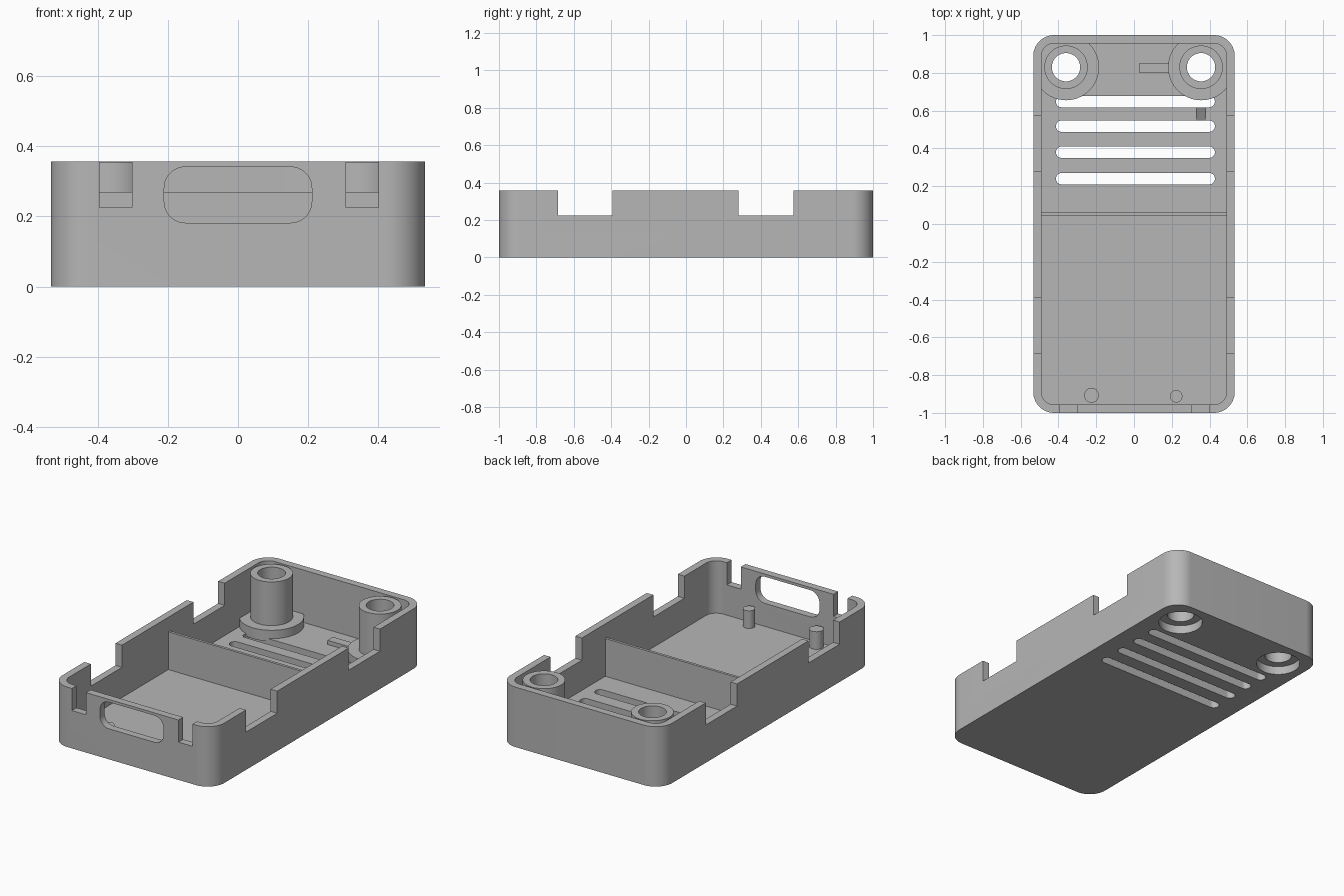
import bpy, bmesh, math
from mathutils import Matrix

if "Cube" in bpy.data.objects:
    bpy.data.objects.remove(bpy.data.objects["Cube"], do_unlink=True)

grey = bpy.data.materials.new("light grey plastic")
grey.use_nodes = True
colour = (0.47, 0.47, 0.47, 1)
grey.diffuse_color = colour
grey.node_tree.nodes["Principled BSDF"].inputs["Base Color"].default_value = colour

HX, HY, HEIGHT = 0.533, 1.0, 0.357
IX, IY = 0.49, 0.956
FLOOR = 0.045
NOTCH = 0.225


def finish(name, bm):
    bmesh.ops.recalc_face_normals(bm, faces=bm.faces)
    me = bpy.data.meshes.new(name)
    bm.to_mesh(me)
    bm.free()
    me.materials.append(grey)
    ob = bpy.data.objects.new(name, me)
    bpy.context.collection.objects.link(ob)
    return ob


def rounded_prism(name, x0, x1, y0, y1, z0, z1, r, seg=12, matrix=None):
    """Rounded rectangle in the xy plane, extruded from z0 to z1."""
    bm = bmesh.new()
    corners = [(x1 - r, y1 - r), (x0 + r, y1 - r), (x0 + r, y0 + r), (x1 - r, y0 + r)]
    ring = []
    for k, (cx, cy) in enumerate(corners):
        for i in range(seg + 1):
            a = math.pi / 2 * (k + i / seg)
            ring.append(bm.verts.new((cx + r * math.cos(a), cy + r * math.sin(a), z0)))
    face = bm.faces.new(ring)
    ext = bmesh.ops.extrude_face_region(bm, geom=[face])
    top = [v for v in ext["geom"] if isinstance(v, bmesh.types.BMVert)]
    bmesh.ops.translate(bm, verts=top, vec=(0, 0, z1 - z0))
    bmesh.ops.remove_doubles(bm, verts=bm.verts, dist=1e-5)
    if matrix:
        bm.transform(matrix)
    return finish(name, bm)


def box(name, x0, x1, y0, y1, z0, z1):
    bm = bmesh.new()
    bmesh.ops.create_cube(bm, size=1)
    bm.transform(Matrix.Translation(((x0 + x1) / 2, (y0 + y1) / 2, (z0 + z1) / 2))
                 @ Matrix.Diagonal((x1 - x0, y1 - y0, z1 - z0, 1)))
    return finish(name, bm)


def cylinder(name, x, y, r, z0, z1, seg=48):
    bm = bmesh.new()
    bmesh.ops.create_cone(bm, cap_ends=True, segments=seg, radius1=r, radius2=r,
                          depth=z1 - z0, matrix=Matrix.Translation((x, y, (z0 + z1) / 2)))
    return finish(name, bm)


def carve(ob, cutters, operation="DIFFERENCE"):
    """Apply the booleans to the mesh and drop the cutters."""
    for c in cutters:
        c.hide_render = True
        mod = ob.modifiers.new("cut", "BOOLEAN")
        mod.operation, mod.object, mod.solver = operation, c, "EXACT"
    bpy.context.view_layer.update()
    deps = bpy.context.evaluated_depsgraph_get()
    me = bpy.data.meshes.new_from_object(ob.evaluated_get(deps))
    ob.modifiers.clear()
    ob.data = me
    for c in cutters:
        bpy.data.objects.remove(c, do_unlink=True)


posts = [("right", -0.36, 0.83), ("left", 0.355, 0.83)]

# Tray with floor and walls
tray = rounded_prism("case_tray", -HX, HX, -HY, HY, 0, HEIGHT, 0.11, 16)
cuts = [rounded_prism("cavity", -IX, IX, -IY, IY, FLOOR, 0.6, 0.066)]

# Notches in the side walls and the front wall
for s in (-1, 1):
    xs = sorted((s * 0.45, s * 0.6))
    cuts.append(box("side_notch", *xs, -0.685, -0.392, NOTCH, 0.6))
    cuts.append(box("side_notch", *xs, 0.28, 0.575, NOTCH, 0.6))
for x0, x1 in ((-0.395, -0.302), (0.308, 0.4)):
    cuts.append(box("front_notch", x0, x1, -1.1, -0.93, NOTCH, 0.6))

# Port opening in the front wall
upright = Matrix.Rotation(math.pi / 2, 4, "X")
cuts.append(rounded_prism("port", -0.21, 0.21, 0.182, 0.341, 0.93, 1.1, 0.06, 12, upright))

# Vent slots in the floor
for y in (0.648, 0.518, 0.38, 0.24):
    cuts.append(rounded_prism("vent", -0.413, 0.428, y - 0.03, y + 0.03, -0.1, 0.07, 0.029))

# Screw recesses under the floor
for side, x, y in posts:
    cuts.append(cylinder("recess", x, y, 0.122, -0.1, 0.08))
carve(tray, cuts)
parts = [tray]

# Screw posts, each on a wide foot that stops at the walls
for side, x, y in posts:
    foot = cylinder(side + "_post_foot", x, y, 0.175, 0.03, 0.095, 64)
    carve(foot, [rounded_prism("limit", -IX - 0.01, IX + 0.01, -IY - 0.01, IY + 0.01,
                               -0.1, 0.5, 0.07)], "INTERSECT")
    carve(foot, [cylinder("recess", x, y, 0.122, -0.1, 0.05),
                 cylinder("bore", x, y, 0.075, -0.2, 0.6)])
    post = cylinder(side + "_screw_post", x, y, 0.115, 0.06, HEIGHT - 0.002)
    carve(post, [cylinder("bore", x, y, 0.075, -0.2, 0.6)])
    parts += [foot, post]

# Dividing wall across the tray
parts.append(box("divider", -IX - 0.01, IX + 0.01, 0.044, 0.06, 0.03, 0.27))

# Locating pins behind the port
parts.append(cylinder("right_pin", -0.225, -0.907, 0.039, 0.03, 0.15, 32))
parts.append(cylinder("left_pin", 0.223, -0.912, 0.033, 0.03, 0.15, 32))

# Small rib beside the left foot and a sloped stop between the vents
parts.append(box("foot_rib", 0.03, 0.2, 0.8, 0.852, 0.03, 0.07))
stop = box("sloped_stop", 0.328, 0.382, 0.548, 0.618, 0.03, 0.085)
for v in stop.data.vertices:
    if v.co.z > 0.06 and v.co.y < 0.56:
        v.co.z = 0.047
parts.append(stop)

# Smooth the round walls, keep the edges sharp
bpy.ops.object.select_all(action="DESELECT")
for ob in parts:
    ob.select_set(True)
bpy.context.view_layer.objects.active = tray
bpy.ops.object.shade_smooth_by_angle(angle=math.radians(30))
